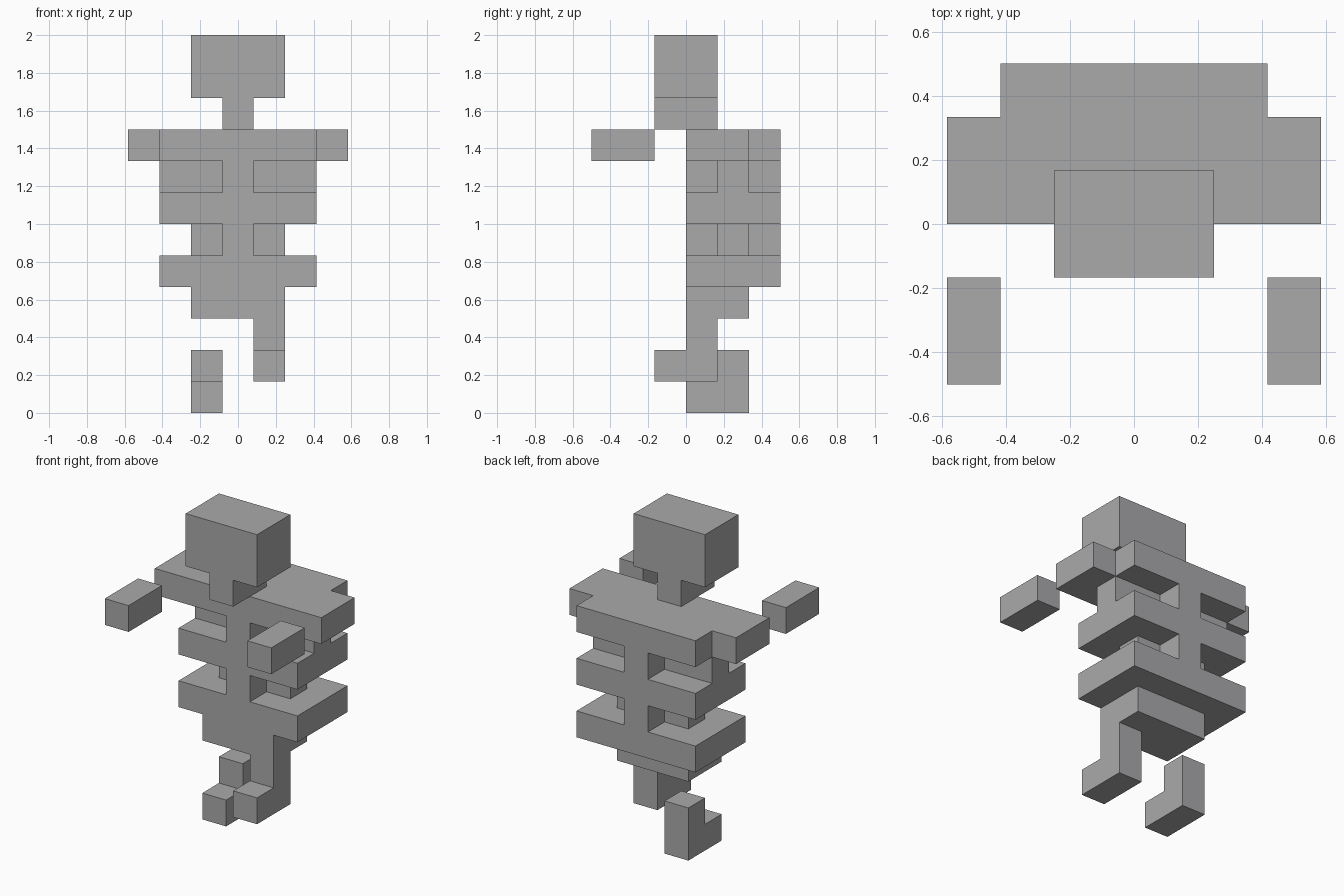
import bpy
import bmesh
from mathutils import Matrix, Vector

cube = bpy.data.objects.get("Cube")
if cube:
    bpy.data.objects.remove(cube, do_unlink=True)

UNIT = 1 / 6  # edge of one building block

grey = bpy.data.materials.new("plain grey")
grey.use_nodes = True
colour = (0.4, 0.4, 0.41, 1)
grey.diffuse_color = colour
grey.node_tree.nodes["Principled BSDF"].inputs["Base Color"].default_value = colour


def block(name, x, y, z):
    """Box spanning the given (low, high) ranges, counted in blocks."""
    spans = (x, y, z)
    centre = Vector([(a + b) / 2 * UNIT for a, b in spans])
    size = Vector([(b - a) * UNIT for a, b in spans])
    bm = bmesh.new()
    bmesh.ops.create_cube(bm, size=1, matrix=Matrix.Diagonal(size.to_4d()))
    mesh = bpy.data.meshes.new(name)
    bm.to_mesh(mesh)
    bm.free()
    mesh.materials.append(grey)
    obj = bpy.data.objects.new(name, mesh)
    obj.location = centre
    bpy.context.collection.objects.link(obj)
    return obj


def wide(half):
    return (-half, half)


# Head and neck
block("head", wide(1.5), (-1, 1), (10, 12))
block("neck", wide(0.5), (-1, 1), (9, 10))

# Torso slabs
for name, half, depth, z in (("shoulders", 2.5, 3, 8), ("ribs", 2.5, 3, 6),
                             ("hips", 2.5, 3, 4), ("pelvis", 1.5, 2, 3)):
    block(name, wide(half), (0, depth), (z, z + 1))

# Cross-shaped spacers between the slabs
for name, half, z in (("chest", 2.5, 7), ("waist", 1.5, 5)):
    level = (z, z + 1)
    block(name + "_core", wide(half), (1, 2), level)
    block(name + "_front_spine", wide(0.5), (0, 1), level)
    block(name + "_back_spine", wide(0.5), (2, 3), level)

# Arms with detached forearms
for side, x in (("left", (2.5, 3.5)), ("right", (-3.5, -2.5))):
    block(side + "_upper_arm", x, (0, 2), (8, 9))
    block(side + "_forearm", x, (-3, -1), (8, 9))

# Attached left leg, raised
block("left_leg", (0.5, 1.5), (0, 1), (2, 3))
block("left_foot", (0.5, 1.5), (-1, 1), (1, 2))

# Detached right leg, set back and lower
block("right_leg", (-1.5, -0.5), (1, 2), (1, 2))
block("right_foot", (-1.5, -0.5), (0, 2), (0, 1))
